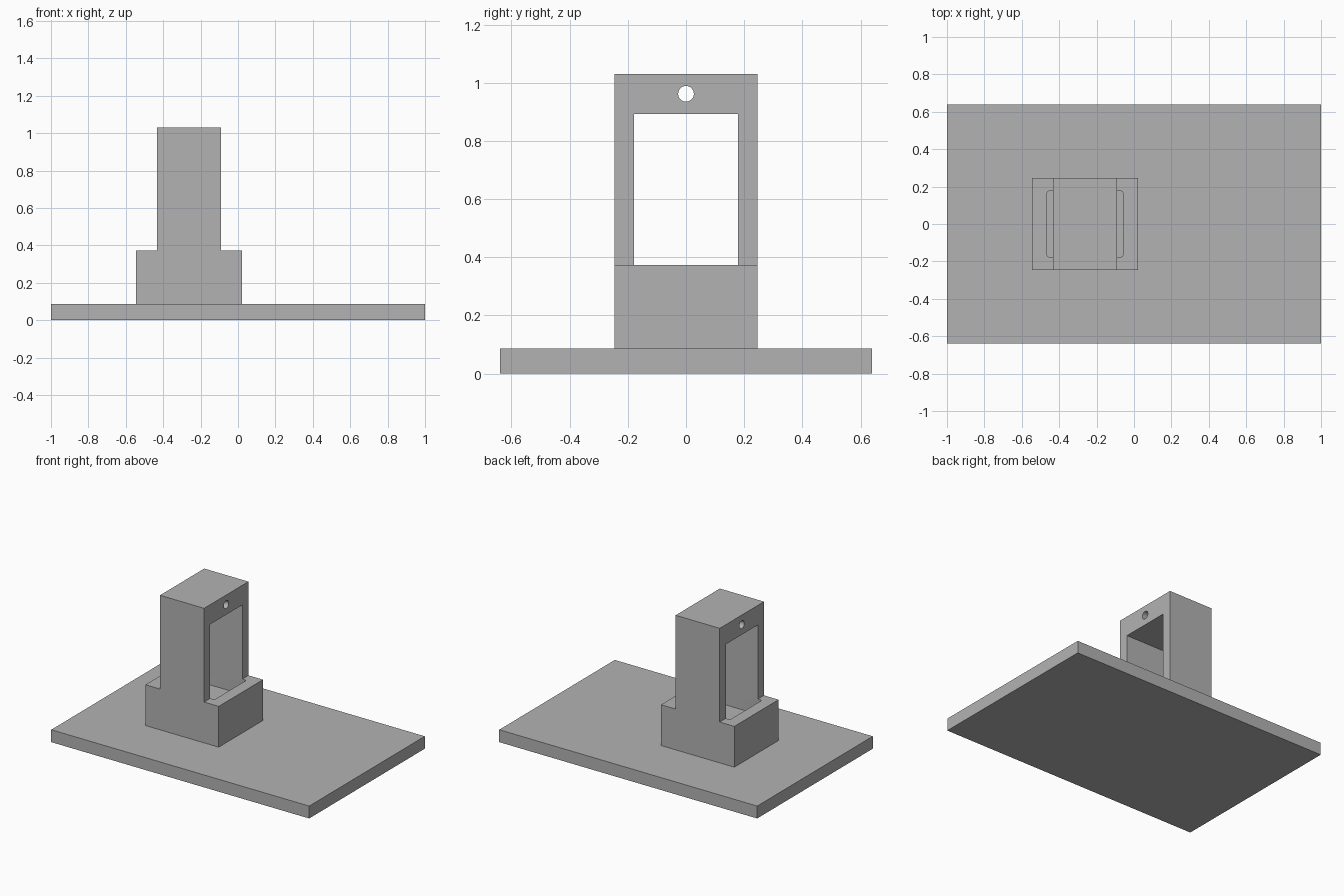
import bpy, bmesh, math
from mathutils import Matrix, Vector

default = bpy.data.objects.get("Cube")
if default:
    bpy.data.objects.remove(default, do_unlink=True)

GREY = (0.45, 0.45, 0.45, 1.0)
grey = bpy.data.materials.new("plain grey")
grey.use_nodes = True
grey.diffuse_color = GREY
grey.node_tree.nodes["Principled BSDF"].inputs["Base Color"].default_value = GREY


def make_object(name, bm):
    bmesh.ops.recalc_face_normals(bm, faces=bm.faces)
    mesh = bpy.data.meshes.new(name)
    bm.to_mesh(mesh)
    bm.free()
    mesh.materials.append(grey)
    obj = bpy.data.objects.new(name, mesh)
    bpy.context.scene.collection.objects.link(obj)
    return obj


def box_mesh(low, high):
    low, high = Vector(low), Vector(high)
    bm = bmesh.new()
    bmesh.ops.create_cube(bm, size=1)
    bmesh.ops.scale(bm, vec=high - low, verts=bm.verts)
    bmesh.ops.translate(bm, vec=(low + high) / 2, verts=bm.verts)
    return bm


def cut(target, cutter):
    cutter.hide_render = True
    mod = target.modifiers.new("cut", 'BOOLEAN')
    mod.operation = 'DIFFERENCE'
    mod.solver = 'EXACT'
    mod.object = cutter
    bpy.context.view_layer.objects.active = target
    bpy.ops.object.modifier_apply(modifier=mod.name)
    bpy.data.objects.remove(cutter, do_unlink=True)


# Base plate
BASE_TOP = 0.087
make_object("base_plate", box_mesh((-1, -0.64, 0), (1, 0.64, BASE_TOP)))

# Stepped tower: half profile mirrored about its centre line, extruded front to back
CENTRE, DEPTH, STEP, TOP = -0.262, 0.245, 0.373, 1.03
half = [(0.284, BASE_TOP), (0.284, STEP), (0.171, STEP), (0.171, TOP)]
profile = half + [(-x, z) for x, z in reversed(half)]
bm = bmesh.new()
face = bm.faces.new([bm.verts.new((CENTRE + x, -DEPTH, z)) for x, z in profile])
side = bmesh.ops.extrude_face_region(bm, geom=[face])
moved = [g for g in side["geom"] if isinstance(g, bmesh.types.BMVert)]
bmesh.ops.translate(bm, vec=(0, 2 * DEPTH, 0), verts=moved)
tower = make_object("tower", bm)

# Window and the round-cornered pocket below it
bm = box_mesh((CENTRE - 0.203, -0.178, 0.265), (CENTRE + 0.203, 0.178, 0.892))
uprights = [e for e in bm.edges if abs(e.verts[0].co.z - e.verts[1].co.z) > 0.1]
bmesh.ops.bevel(bm, geom=uprights, offset=0.015, segments=4, profile=0.5, affect='EDGES')
cut(tower, make_object("window_cutter", bm))

# Round hole through the head
bm = bmesh.new()
bmesh.ops.create_cone(bm, cap_ends=True, segments=32, radius1=0.027, radius2=0.027, depth=1,
                      matrix=Matrix.Translation((CENTRE, 0, 0.962))
                      @ Matrix.Rotation(math.pi / 2, 4, 'Y'))
cut(tower, make_object("hole_cutter", bm))

# Smooth the hole and pocket corners, keep flat faces crisp
bpy.ops.object.select_all(action='DESELECT')
tower.select_set(True)
bpy.context.view_layer.objects.active = tower
bpy.ops.object.shade_smooth_by_angle(angle=math.radians(30))
